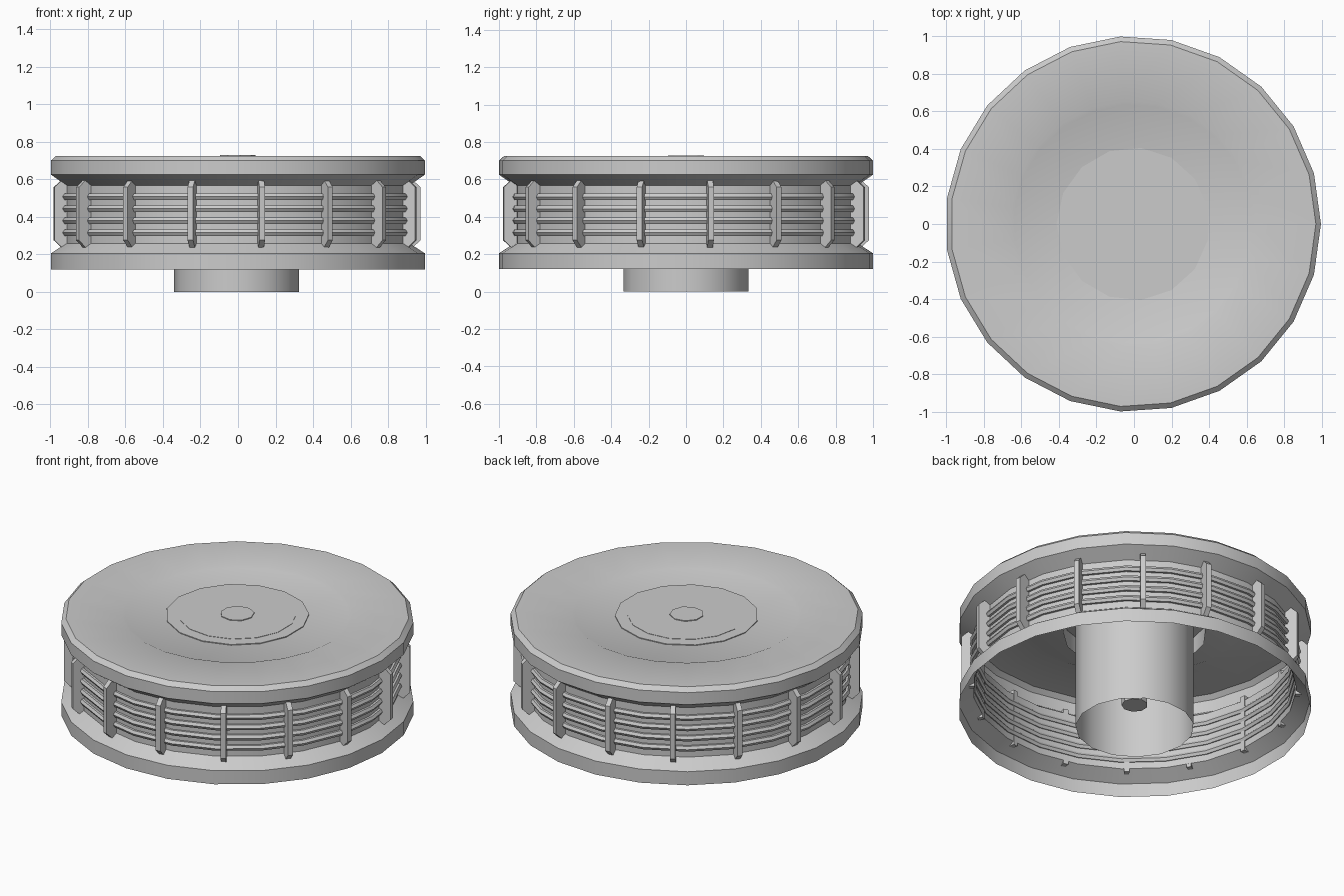
import bpy, bmesh
from math import cos, sin, pi, radians

if "Cube" in bpy.data.objects:
    bpy.data.objects.remove(bpy.data.objects["Cube"])

CX = -0.005  # centres the odd-sided wheel on its bounding box


def finish(name, bm):
    bmesh.ops.recalc_face_normals(bm, faces=bm.faces)
    mesh = bpy.data.meshes.new(name)
    bm.to_mesh(mesh)
    bm.free()
    obj = bpy.data.objects.new(name, mesh)
    bpy.context.collection.objects.link(obj)
    bpy.ops.object.select_all(action='DESELECT')
    obj.select_set(True)
    bpy.context.view_layer.objects.active = obj
    bpy.ops.object.shade_smooth_by_angle(angle=radians(28))
    return obj


def lathe(name, profile, sides, phase=0.0, closed=False):
    """Revolve (radius, z) points about the wheel axis; radius 0 makes a cap."""
    bm = bmesh.new()
    rings = []
    for r, z in profile:
        if r == 0:
            rings.append([bm.verts.new((CX, 0, z))] * sides)
        else:
            rings.append([bm.verts.new((CX + r * cos(phase + 2 * pi * i / sides),
                                        r * sin(phase + 2 * pi * i / sides), z))
                          for i in range(sides)])
    pairs = list(zip(rings, rings[1:]))
    if closed:
        pairs.append((rings[-1], rings[0]))
    for a, b in pairs:
        for i in range(sides):
            j = (i + 1) % sides
            bm.faces.new(list(dict.fromkeys((a[i], a[j], b[j], b[i]))))
    return finish(name, bm)


# Outer shell: lower flange, waist, upper flange and recessed top
lathe("wheel_shell", [(1.002, 0.12), (1.002, 0.205), (0.92, 0.258), (0.92, 0.568),
                      (1.002, 0.625), (1.002, 0.70), (0.975, 0.725), (0.655, 0.725),
                      (0.637, 0.717), (0, 0.717)], 23)

# Four thin rings around the waist
for k in range(4):
    z = 0.315 + 0.064 * k
    lathe(f"waist_ring_{k + 1}",
          [(0.924 + 0.019 * cos(t * pi / 3), z + 0.019 * sin(t * pi / 3)) for t in range(6)],
          23, closed=True)

# Sixteen upright fins with chamfered ends
fin = [(0.912, 0.237), (0.945, 0.237), (0.985, 0.275), (0.985, 0.558),
       (0.945, 0.595), (0.912, 0.595)]
bm = bmesh.new()
for i in range(16):
    a = pi / 23 + 2 * pi * i / 16
    c, s = cos(a), sin(a)
    left, right = [[bm.verts.new((CX + r * c - w * s, r * s + w * c, z)) for r, z in fin]
                   for w in (-0.015, 0.015)]
    bm.faces.new(left)
    bm.faces.new(right)
    for j in range(6):
        n = (j + 1) % 6
        bm.faces.new((left[j], left[n], right[n], right[j]))
finish("fins", bm)

# Hub: collar under the top, open axle sleeve and centre pin
lathe("hub_collar", [(0.408, 0.61), (0.408, 0.722), (0.33, 0.722)], 15, pi)
lathe("axle_sleeve", [(0.337, 0.0), (0.337, 0.724), (0, 0.724)], 15, pi)
lathe("centre_pin", [(0, 0.146), (0.075, 0.146), (0.075, 0.70), (0.097, 0.70),
                     (0.097, 0.729), (0, 0.729)], 9)
